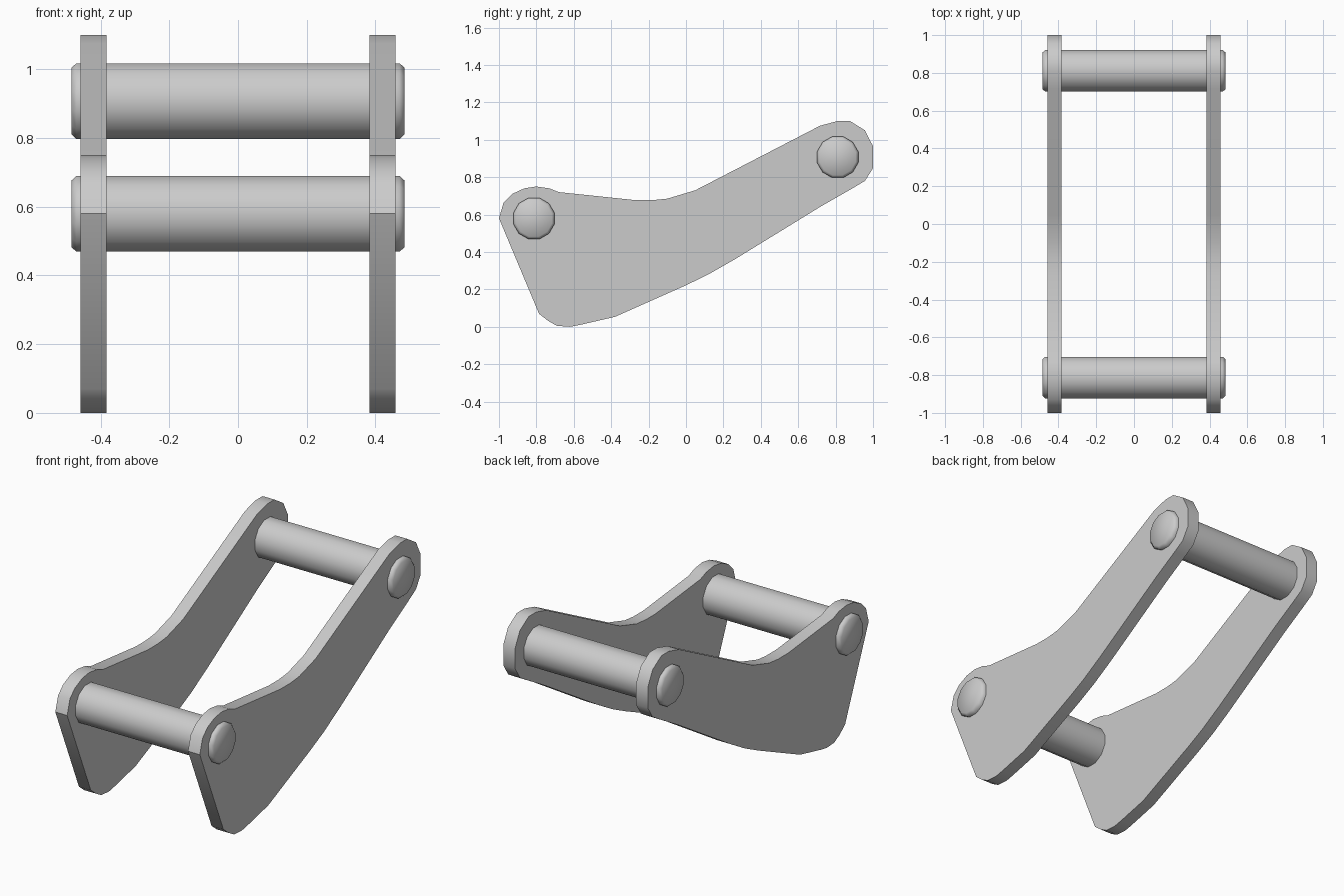
import bpy, bmesh, math

if "Cube" in bpy.data.objects:
    bpy.data.objects.remove(bpy.data.objects["Cube"])

# Side outline of a link plate as (y, z)
OUTLINE = [(-1, .58), (-.975, .665), (-.93, .71), (-.865, .74), (-.80, .75),
           (-.73, .74), (-.68, .72), (-.27, .677), (-.18, .677), (-.10, .685),
           (.05, .73), (.717, 1.075), (.81, 1.1), (.877, 1.1), (.957, 1.05),
           (1, .965), (1, .848), (.957, .78), (.89, .74), (.727, .647),
           (.26, .36), (.12, .28), (0, .222), (-.38, .053), (-.567, .01),
           (-.62, 0), (-.69, .005), (-.738, .032), (-.786, .07)]


def finish(bm, name, angle):
    bmesh.ops.recalc_face_normals(bm, faces=bm.faces[:])
    mesh = bpy.data.meshes.new(name)
    bm.to_mesh(mesh)
    bm.free()
    ob = bpy.data.objects.new(name, mesh)
    bpy.context.collection.objects.link(ob)
    bpy.ops.object.select_all(action='DESELECT')
    ob.select_set(True)
    bpy.context.view_layer.objects.active = ob
    bpy.ops.object.shade_smooth_by_angle(angle=math.radians(angle))


def loft(rings, name, angle):
    # Skin a series of equal-length rings and cap both ends
    bm = bmesh.new()
    loops = [[bm.verts.new(p) for p in ring] for ring in rings]
    for a, b in zip(loops, loops[1:]):
        for i in range(len(a)):
            j = (i + 1) % len(a)
            bm.faces.new((a[i], a[j], b[j], b[i]))
    bm.faces.new(loops[0])
    bm.faces.new(loops[-1])
    finish(bm, name, angle)


def circle(x, r, cy, cz, n=12):
    return [(x, cy + r * math.cos((i + .5) * math.tau / n),
             cz + r * math.sin((i + .5) * math.tau / n)) for i in range(n)]


# Two side plates
for side, name in ((-1, "left_plate"), (1, "right_plate")):
    loft([[(side * x, y, z) for y, z in OUTLINE] for x in (.383, .458)], name, 35)

# Two cross pins with chamfered, softly shaded ends
half = [(.485, .1), (.47, .114), (.45, .114)]
profile = [(-x, r) for x, r in half] + half[::-1]
for name, cy, cz in (("front_pin", -.813, .579), ("rear_pin", .811, .907)):
    loft([circle(x, r, cy, cz) for x, r in profile], name, 50)
